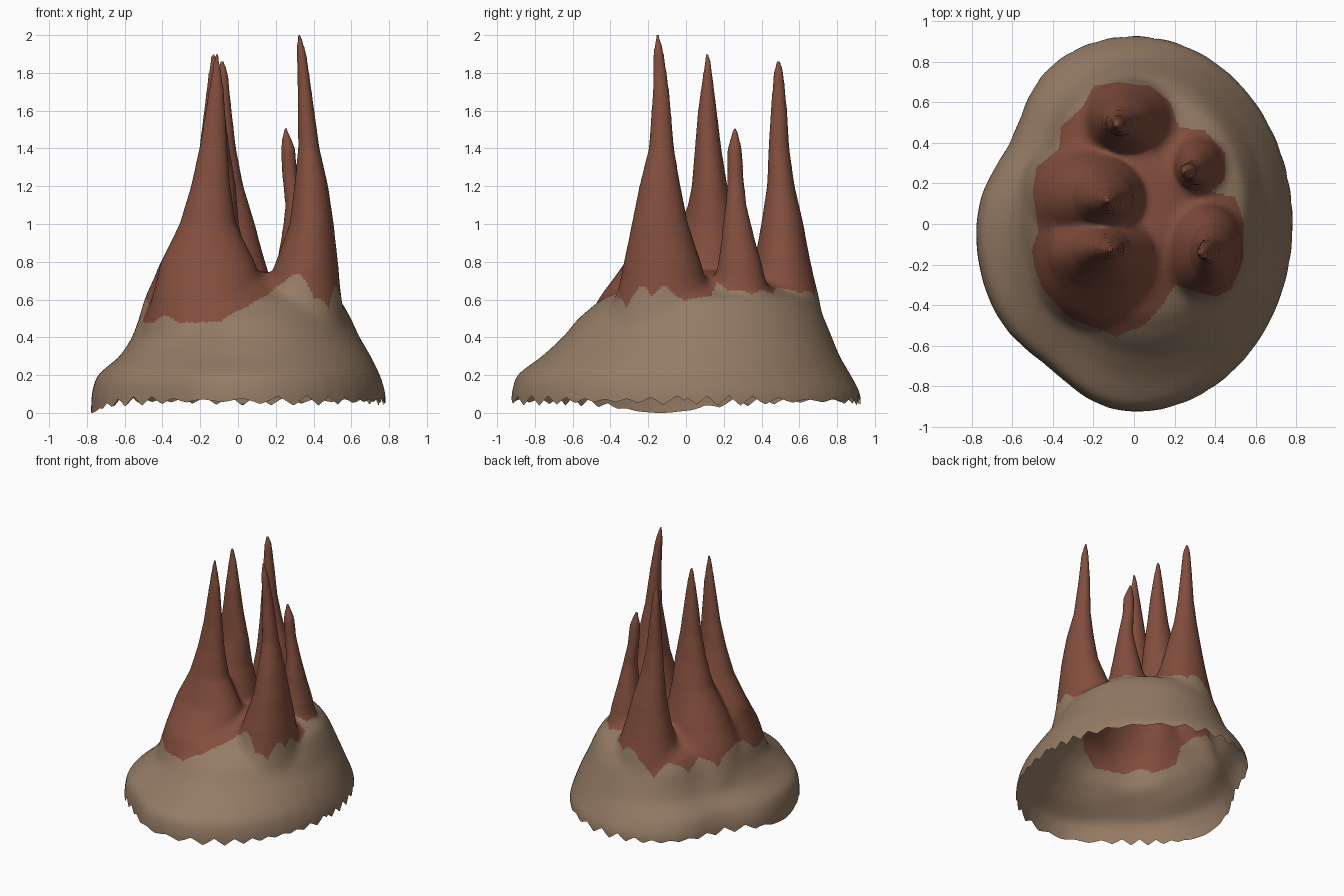
import bpy, bmesh, math

if "Cube" in bpy.data.objects:
    bpy.data.objects.remove(bpy.data.objects["Cube"])

SEG = 40
VOXEL = 0.013


def material(name, rgb):
    m = bpy.data.materials.new(name)
    m.diffuse_color = (*rgb, 1)
    m.use_nodes = True
    m.node_tree.nodes["Principled BSDF"].inputs["Base Color"].default_value = m.diffuse_color
    return m


tan = material("tan_skin", (0.30, 0.20, 0.13))
red = material("red_brown_skin", (0.225, 0.077, 0.047))


def bump(angle, centre, width):
    d = (angle - centre + 180) % 360 - 180
    return math.exp(-(d / width) ** 2)


def loft(bm, rings, shape=lambda a, z: 1.0):
    """Closed loft through elliptical rings (z, cx, cy, rx, ry), listed top down."""
    loops = []
    for z, cx, cy, rx, ry in rings:
        loop = []
        for i in range(SEG):
            a = 2 * math.pi * i / SEG
            k = shape(math.degrees(a), z)
            loop.append(bm.verts.new((cx + rx * k * math.cos(a), cy + ry * k * math.sin(a), z)))
        loops.append(loop)
    bm.faces.new(loops[0])
    bm.faces.new(loops[-1][::-1])
    for up, lo in zip(loops, loops[1:]):
        for i in range(SEG):
            j = (i + 1) % SEG
            bm.faces.new((up[i], lo[i], lo[j], up[j]))


def spire(bm, rings):
    """Spire whose foot keeps flaring until it sinks into the skirt."""
    z, cx, cy, rx, ry = rings[-1]
    loft(bm, rings + [(0.15, cx * 0.7, cy * 0.7, rx + 0.18, ry + 0.21)])


def skirt_shape(a, z):
    """Flattened areas on the left side, and a fuller rim at the front left."""
    rim = math.exp(-((z - 0.28) / 0.06) ** 2)
    return 1 - 0.11 * bump(a, 150, 18) - 0.07 * bump(a, 235, 18) + 0.05 * rim * bump(a, 218, 25)


bm = bmesh.new()

# Flared skirt
loft(bm, [(0.75, 0.06, 0.1, 0.1, 0.2), (0.69, 0.04, 0.11, 0.3, 0.36),
          (0.6, 0.035, 0.105, 0.51, 0.56), (0.5, 0.035, 0.08, 0.565, 0.655),
          (0.4, 0.04, 0.06, 0.605, 0.715), (0.3, 0.04, 0.025, 0.665, 0.79),
          (0.2, 0, -0.015, 0.755, 0.89), (0.1, 0, 0, 0.785, 0.93), (-0.1, 0, 0, 0.785, 0.93)],
     skirt_shape)

# Right front spire
spire(bm, [(2.01, .322, -.15, .01, .01), (1.9, .337, -.145, .026, .029), (1.7, .353, -.132, .038, .044),
           (1.4, .375, -.13, .057, .067), (1.2, .388, -.138, .09, .11), (1.0, .39, -.138, .117, .15),
           (.8, .365, -.125, .165, .205), (.6, .335, -.12, .215, .255)])
# Left back spire
spire(bm, [(1.87, -.085, .49, .01, .01), (1.8, -.08, .49, .027, .027), (1.6, -.075, .492, .042, .044),
           (1.4, -.07, .492, .06, .055), (1.2, -.06, .502, .09, .074), (1.0, -.04, .51, .13, .112),
           (.8, -.03, .51, .175, .15), (.6, -.02, .5, .23, .21)])
# Left middle spire
spire(bm, [(1.91, -.13, .115, .01, .01), (1.8, -.127, .115, .03, .024), (1.6, -.125, .113, .055, .05),
           (1.4, -.125, .117, .08, .07), (1.2, -.13, .125, .12, .095), (1.0, -.15, .13, .155, .14),
           (.8, -.18, .13, .23, .2), (.6, -.21, .13, .29, .26)])
# Left front spire
spire(bm, [(1.91, -.112, -.13, .01, .01), (1.7, -.115, -.128, .042, .032), (1.4, -.13, -.125, .075, .055),
           (1.2, -.145, -.128, .105, .08), (1.0, -.16, -.128, .15, .12), (.8, -.16, -.14, .25, .18),
           (.6, -.15, -.15, .31, .32)])
# Short right back spire
spire(bm, [(1.51, .25, .26, .01, .01), (1.4, .265, .258, .038, .038), (1.25, .275, .262, .042, .044),
           (1.1, .3, .265, .05, .057), (1.0, .305, .27, .065, .075), (.8, .31, .285, .105, .115),
           (.6, .31, .29, .145, .165)])

bmesh.ops.recalc_face_normals(bm, faces=bm.faces)
raw = bpy.data.meshes.new("spired_shell_raw")
bm.to_mesh(raw)
bm.free()

# Fuse the parts into one skin
obj = bpy.data.objects.new("spired_shell", raw)
bpy.context.collection.objects.link(obj)
mod = obj.modifiers.new("fuse", 'REMESH')
mod.mode = 'VOXEL'
mod.voxel_size = VOXEL
fused = bpy.data.meshes.new_from_object(obj.evaluated_get(bpy.context.evaluated_depsgraph_get()))
obj.modifiers.clear()
obj.data = fused
fused.materials.clear()
fused.materials.append(tan)
fused.materials.append(red)

bm = bmesh.new()
bm.from_mesh(fused)

# Soften the lower part more than the thin tips
for top, count in ((3, 3), (1.3, 4), (0.95, 10), (0.75, 25)):
    verts = [v for v in bm.verts if v.co.z < top]
    for _ in range(count):
        bmesh.ops.smooth_vert(bm, verts=verts, factor=0.5, use_axis_x=True, use_axis_y=True, use_axis_z=True)


# Open, ragged bottom edge, lower on the left
def edge_height(p):
    a = math.degrees(math.atan2(p.y, p.x)) % 360
    t = abs(((a + 4 * math.sin(a / 17)) / 10) % 1 * 2 - 1)
    size = 0.035 + 0.02 * math.sin(a / 11)
    low = bump(a, 190, 22)
    return max(0.0, 0.065 + size * (t - 0.5) * (1 - low) - 0.065 * low)


drop = [f for f in bm.faces if f.calc_center_median().z < edge_height(f.calc_center_median())]
bmesh.ops.delete(bm, geom=drop, context='FACES')
for v in bm.verts:
    if v.is_boundary:
        v.co.z = edge_height(v.co)

# Red patch: everything within this outline seen from above
OUTLINE = [(-.5, .15), (-.48, .28), (-.37, .37), (-.36, .48), (-.25, .58), (-.2, .68), (-.08, .7),
           (.08, .68), (.18, .6), (.22, .48), (.35, .46), (.45, .35), (.45, .22), (.38, .16), (.5, .13),
           (.54, 0), (.54, -.18), (.48, -.32), (.4, -.36), (.3, -.33), (.2, -.3), (.14, -.4),
           (.05, -.5), (-.1, -.56), (-.25, -.53), (-.35, -.43), (-.5, -.27), (-.51, -.15), (-.47, -.03)]


def inside(p):
    hit = False
    for (x1, y1), (x2, y2) in zip(OUTLINE, OUTLINE[1:] + OUTLINE[:1]):
        if (y1 > p.y) != (y2 > p.y) and p.x < x1 + (p.y - y1) * (x2 - x1) / (y2 - y1):
            hit = not hit
    return hit


for f in bm.faces:
    c = f.calc_center_median()
    f.material_index = int(c.z > 0.78 or (c.z > 0.48 and inside(c)))
    f.smooth = True
bm.to_mesh(fused)
bm.free()
